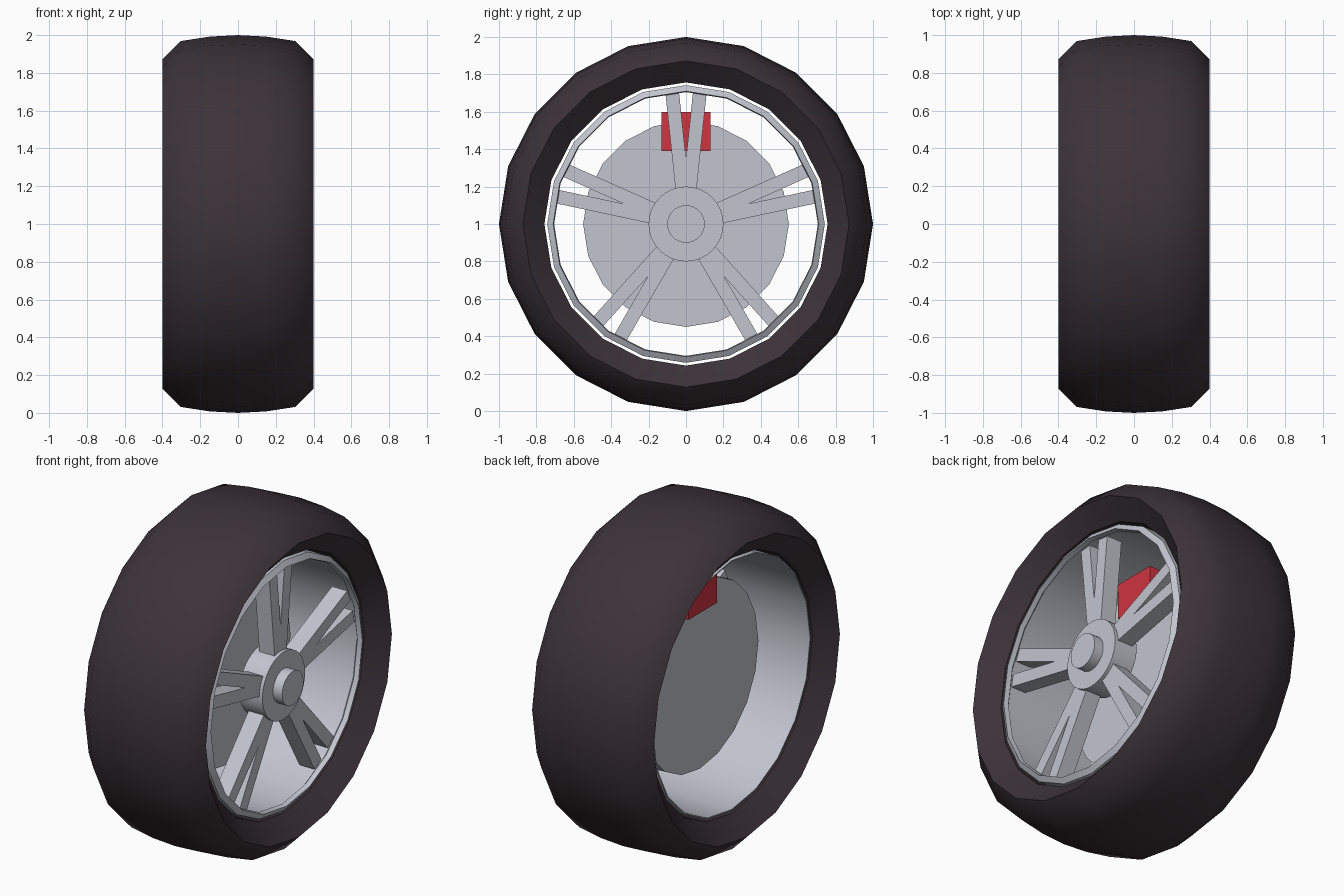
import bpy, bmesh, math
from mathutils import Matrix

cube = bpy.data.objects.get("Cube")
if cube:
    bpy.data.objects.remove(cube, do_unlink=True)

AXLE = 1.0    # height of the wheel centre
SIDES = 20    # segments of tyre, rim and disc


def material(name, color, rough):
    m = bpy.data.materials.new(name)
    m.use_nodes = True
    m.diffuse_color = (*color, 1)
    bsdf = m.node_tree.nodes["Principled BSDF"]
    bsdf.inputs["Base Color"].default_value = (*color, 1)
    bsdf.inputs["Roughness"].default_value = rough
    return m


RUBBER = material("dark rubber", (0.045, 0.033, 0.040), 0.8)
METAL = material("light grey metal", (0.54, 0.56, 0.62), 0.5)
RED = material("red paint", (0.62, 0.035, 0.052), 0.5)


def finish(name, bm, mat, angle=None):
    bmesh.ops.recalc_face_normals(bm, faces=bm.faces)
    mesh = bpy.data.meshes.new(name)
    bm.to_mesh(mesh)
    bm.free()
    mesh.materials.append(mat)
    obj = bpy.data.objects.new(name, mesh)
    obj.location.z = AXLE
    bpy.context.collection.objects.link(obj)
    if angle:
        bpy.ops.object.select_all(action="DESELECT")
        obj.select_set(True)
        bpy.context.view_layer.objects.active = obj
        bpy.ops.object.shade_smooth_by_angle(angle=math.radians(angle))
    return obj


def lathe(name, profile, mat, sides, closed=False, angle=40):
    """Spin (x, radius) points around the axle; open profiles get end caps."""
    bm = bmesh.new()
    rings = []
    for x, r in profile:
        turns = [2 * math.pi * i / sides for i in range(sides)]
        rings.append([bm.verts.new((x, r * math.sin(a), r * math.cos(a))) for a in turns])
    pairs = list(zip(rings, rings[1:]))
    if closed:
        pairs.append((rings[-1], rings[0]))
    else:
        bm.faces.new(rings[0])
        bm.faces.new(rings[-1])
    for a, b in pairs:
        for i in range(sides):
            j = (i + 1) % sides
            bm.faces.new((a[i], a[j], b[j], b[i]))
    return finish(name, bm, mat, angle)


def box(name, size, center, mat, turn=0):
    bm = bmesh.new()
    place = (Matrix.Rotation(turn, 4, "X") @ Matrix.Translation(center)
             @ Matrix.Diagonal((*size, 1)))
    bmesh.ops.create_cube(bm, size=1, matrix=place)
    return finish(name, bm, mat)


# Tyre: crowned tread, bevelled shoulders, sidewalls dished towards the rim
half = [(0.15, 0.992), (0.305, 0.968), (0.40, 0.872), (0.30, 0.757)]
tyre = [(-x, r) for x, r in reversed(half)] + [(0, 1.0)] + half
lathe("tyre", tyre, RUBBER, SIDES, closed=True)

# Rim barrel with a bevelled lip on the outer side
lathe("rim", [(-0.30, 0.742), (0.30, 0.742), (0.32, 0.71), (0.29, 0.705),
              (0.27, 0.73), (-0.30, 0.735)], METAL, SIDES, closed=True)

# Brake disc and caliper
lathe("brake_disc", [(-0.09, 0.55), (-0.04, 0.55)], METAL, SIDES)
box("brake_caliper", (0.11, 0.264, 0.21), (-0.055, 0, 0.495), RED)

# Hub and centre cap
lathe("hub", [(0.15, 0.2), (0.30, 0.2)], METAL, 40)
lathe("hub_cap", [(0.29, 0.1), (0.36, 0.1)], METAL, 32)

# Five split spokes
for i in range(5):
    for side, lean in (("a", -6), ("b", 6)):
        box(f"spoke_{i + 1}_{side}", (0.10, 0.073, 0.60), (0.23, 0, 0.40), METAL,
            math.radians(72 * i + lean))
